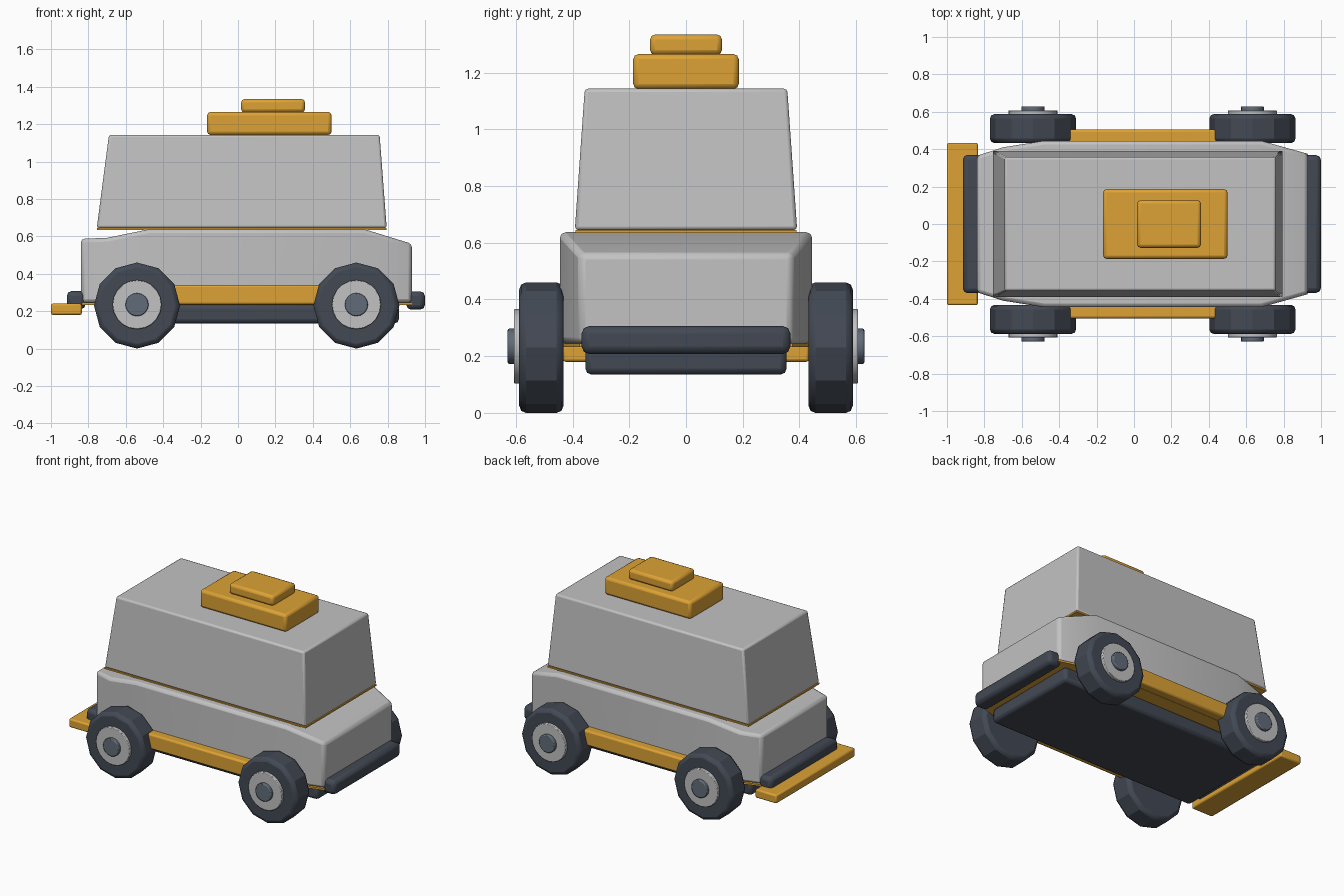
import bpy, bmesh, math
from mathutils import Matrix

if "Cube" in bpy.data.objects:
    bpy.data.objects.remove(bpy.data.objects["Cube"])


def material(name, rgb):
    m = bpy.data.materials.new(name)
    m.diffuse_color = (*rgb, 1)
    m.use_nodes = True
    m.node_tree.nodes["Principled BSDF"].inputs["Base Color"].default_value = m.diffuse_color
    return m


GREY = material("light_grey", (0.54, 0.54, 0.54))
ORANGE = material("amber", (0.72, 0.36, 0.035))
DARK = material("dark_rubber", (0.055, 0.066, 0.088))
SLATE = material("slate", (0.12, 0.15, 0.19))


def finish(name, bm, mat, bevel, segments=2):
    bmesh.ops.recalc_face_normals(bm, faces=bm.faces)
    mesh = bpy.data.meshes.new(name)
    bm.to_mesh(mesh)
    bm.free()
    mesh.materials.append(mat)
    ob = bpy.data.objects.new(name, mesh)
    bpy.context.collection.objects.link(ob)
    if bevel:
        mod = ob.modifiers.new("bevel", 'BEVEL')
        mod.width, mod.segments = bevel, segments
        mod.limit_method, mod.angle_limit = 'ANGLE', math.radians(40)
    bpy.ops.object.select_all(action='DESELECT')
    ob.select_set(True)
    bpy.context.view_layer.objects.active = ob
    bpy.ops.object.shade_smooth_by_angle(angle=math.radians(28))
    return ob


def loft(name, rings, mat, bevel=0.0, segments=2):
    """Skin a list of equal-length point rings and cap both ends."""
    bm = bmesh.new()
    loops = [[bm.verts.new(p) for p in ring] for ring in rings]
    n = len(loops[0])
    for a, b in zip(loops, loops[1:]):
        for i in range(n):
            j = (i + 1) % n
            bm.faces.new((a[i], a[j], b[j], b[i]))
    bm.faces.new(loops[0])
    bm.faces.new(loops[-1])
    return finish(name, bm, mat, bevel, segments)


def rect(x0, x1, hy, z, y=0):
    return [(x0, y - hy, z), (x1, y - hy, z), (x1, y + hy, z), (x0, y + hy, z)]


def box(name, x0, x1, hy, z0, z1, mat, bevel, y=0, segments=2):
    return loft(name, [rect(x0, x1, hy, z0, y), rect(x0, x1, hy, z1, y)],
                mat, bevel, segments)


def disc(name, x, y0, y1, z, r, sides, mat, bevel):
    """Cylinder along y with a vertex straight up."""
    bm = bmesh.new()
    bmesh.ops.create_cone(bm, cap_ends=True, segments=sides, radius1=r,
                          radius2=r, depth=abs(y1 - y0))
    bm.transform(Matrix.Translation((x, (y0 + y1) / 2, z))
                 @ Matrix.Rotation(math.pi / 2, 4, 'X'))
    return finish(name, bm, mat, bevel, 2)


# Lower body: sections along x (x, half width, top height)
STATIONS = [(-0.84, 0.365, 0.587), (-0.70, 0.41, 0.592), (-0.48, 0.445, 0.637),
            (0.68, 0.445, 0.637), (0.93, 0.375, 0.56)]
BASE = 0.245
loft("lower_body", [[(x, -w, BASE), (x, w, BASE), (x, w, t), (x, -w, t)]
                    for x, w, t in STATIONS], GREY, 0.02)
# Floor plate following the body outline
outline = [(x, -w) for x, w, t in STATIONS] + [(x, w) for x, w, t in reversed(STATIONS)]
loft("floor_plate", [[(x, y, z) for x, y in outline] for z in (0.233, BASE)], ORANGE)

# Chassis
box("chassis", -0.75, 0.86, 0.355, 0.135, 0.235, DARK, 0.022)

# Cabin with coloured base trim
box("cabin_trim", -0.755, 0.795, 0.39, 0.635, 0.645, ORANGE, 0)
loft("cabin", [rect(-0.755, 0.795, 0.392, 0.645), rect(-0.69, 0.757, 0.357, 1.143)],
     GREY, 0.012)

# Roof unit
box("roof_base", -0.165, 0.50, 0.186, 1.142, 1.265, ORANGE, 0.018)
box("roof_top", 0.017, 0.358, 0.127, 1.262, 1.334, ORANGE, 0.018)

# Bumpers and front blade
box("front_bumper", -0.915, -0.815, 0.37, 0.21, 0.308, DARK, 0.026)
box("rear_bumper", 0.90, 1.0, 0.368, 0.208, 0.306, DARK, 0.026)
box("front_blade", -1.0, -0.835, 0.434, 0.18, 0.24, ORANGE, 0.01)

# Side sills and wheels
for s, side in ((-1, "right"), (1, "left")):
    box(f"sill_{side}", -0.40, 0.50, 0.045, 0.235, 0.34, ORANGE, 0.012, y=s * 0.46)
    for x, end in ((-0.54, "front"), (0.633, "rear")):
        tag = f"{end}_{side}"
        disc(f"tyre_{tag}", x, s * 0.432, s * 0.588, 0.23, 0.23, 12, DARK, 0.024)
        disc(f"hub_{tag}", x, s * 0.57, s * 0.607, 0.235, 0.131, 20, GREY, 0.004)
        disc(f"hub_cap_{tag}", x, s * 0.59, s * 0.629, 0.235, 0.062, 16, SLATE, 0.006)
